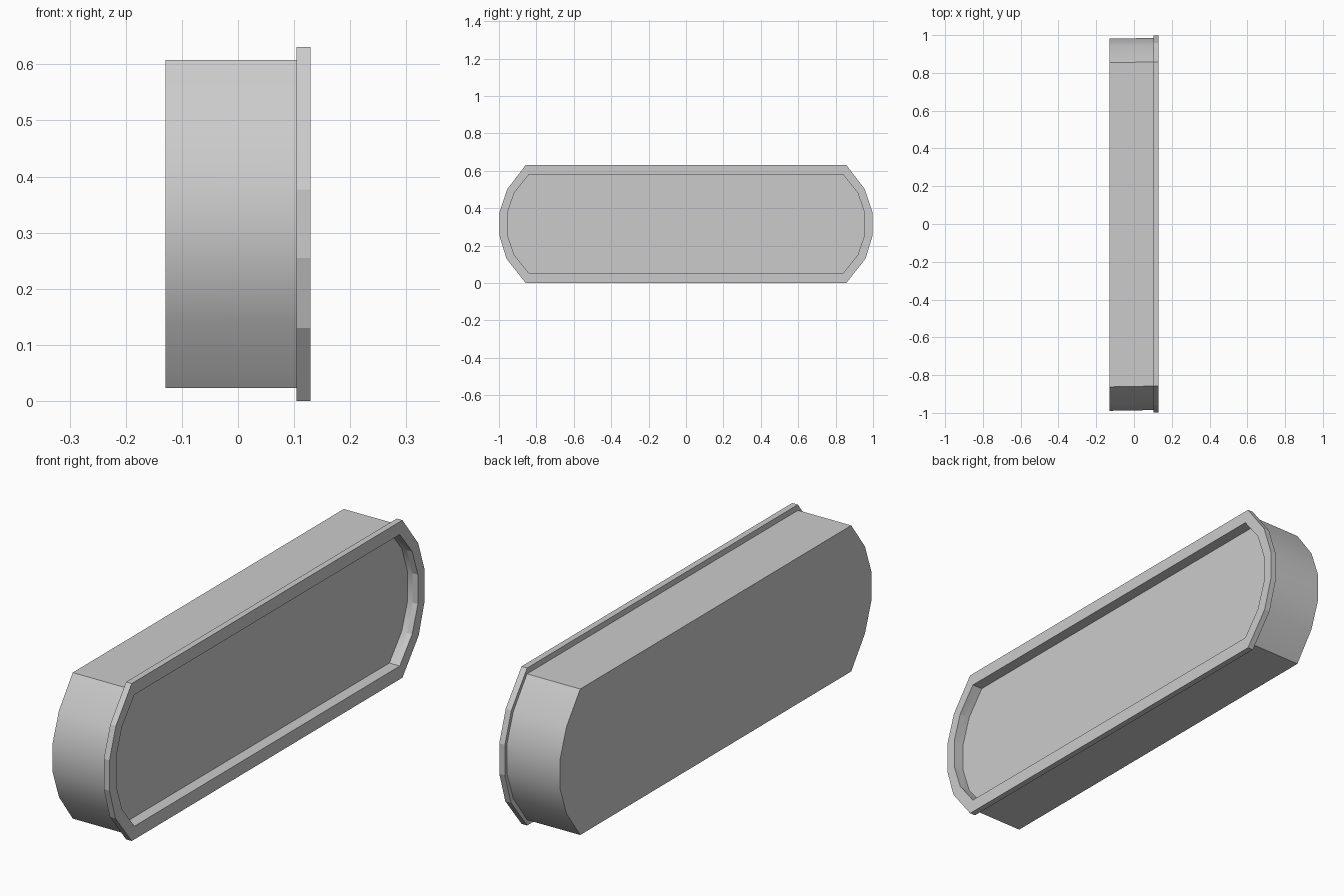
import bpy, bmesh, math

if "Cube" in bpy.data.objects:
    bpy.data.objects.remove(bpy.data.objects["Cube"])

# Right half of the capsule outline as (y, z), bottom to top
RIM = [(0.857, 0.0), (0.96, 0.13), (0.998, 0.255), (0.998, 0.377), (0.957, 0.50), (0.857, 0.631)]
BODY = [(0.858, 0.023), (0.945, 0.142), (0.985, 0.256), (0.985, 0.376), (0.945, 0.49), (0.858, 0.608)]
OPENING = [(0.84, 0.053), (0.918, 0.15), (0.955, 0.257), (0.955, 0.375), (0.918, 0.482), (0.84, 0.58)]


def outline(half, x, shift=0.0):
    """Closed mirrored outline in the plane at x."""
    pts = half + [(-y, z) for y, z in reversed(half)]
    return [(x, y + shift, z) for y, z in pts]


def loft(name, loops, cap_start=False, cap_end=False, closed=False, smooth=False):
    """Skin a sequence of equal-length outlines into one object."""
    bm = bmesh.new()
    rings = [[bm.verts.new(p) for p in loop] for loop in loops]
    pairs = list(zip(rings, rings[1:]))
    if closed:
        pairs.append((rings[-1], rings[0]))
    for a, b in pairs:
        n = len(a)
        for i in range(n):
            j = (i + 1) % n
            bm.faces.new((a[i], a[j], b[j], b[i]))
    if cap_start:
        bm.faces.new(rings[0][::-1])
    if cap_end:
        bm.faces.new(rings[-1])
    bmesh.ops.recalc_face_normals(bm, faces=bm.faces)
    mesh = bpy.data.meshes.new(name)
    bm.to_mesh(mesh)
    bm.free()
    obj = bpy.data.objects.new(name, mesh)
    bpy.context.collection.objects.link(obj)
    if smooth:
        bpy.ops.object.select_all(action='DESELECT')
        obj.select_set(True)
        bpy.context.view_layer.objects.active = obj
        bpy.ops.object.shade_smooth_by_angle(angle=math.radians(30))
    return obj


BACK, RIM_BACK, FRONT, PANEL = -0.129, 0.104, 0.129, 0.083

# Housing: deep capsule with softly shaded ends, closed by the recessed panel
loft("housing", [outline(BODY, BACK, -0.004), outline(BODY, RIM_BACK + 0.002),
                 outline(OPENING, RIM_BACK + 0.002), outline(OPENING, PANEL)],
     cap_start=True, cap_end=True, smooth=True)

# Rim: flat faceted frame around the front opening
loft("front_rim", [outline(RIM, RIM_BACK), outline(RIM, FRONT),
                   outline(OPENING, FRONT), outline(OPENING, RIM_BACK)], closed=True)
